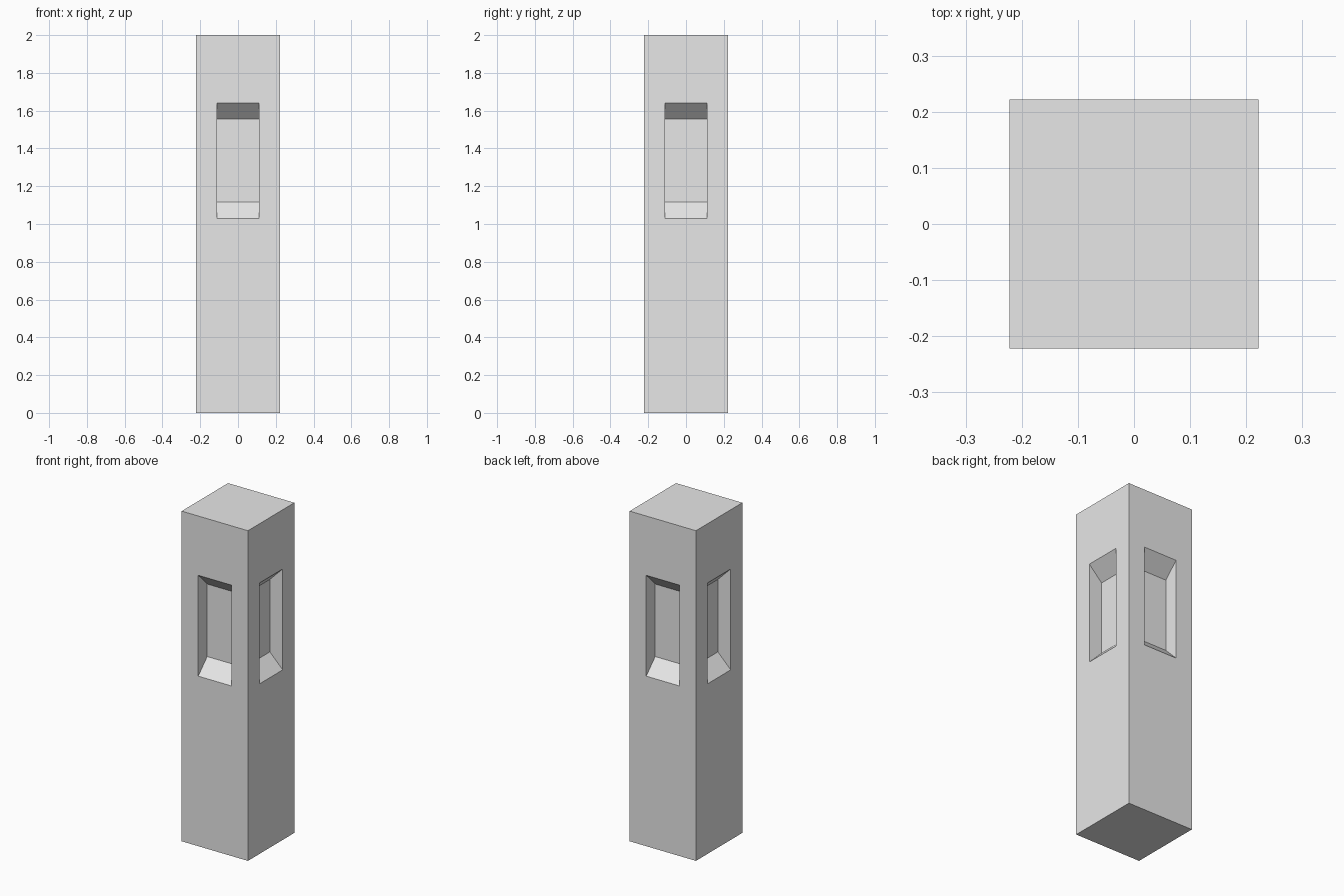
import bpy
import bmesh
from math import pi
from mathutils import Matrix

if "Cube" in bpy.data.objects:
    bpy.data.objects.remove(bpy.data.objects["Cube"], do_unlink=True)

HALF = 0.222          # half width of the post
HEIGHT = 2.0
NICHE_HALF = 0.111    # half width of each niche
NICHE_LOW, NICHE_HIGH = 1.03, 1.641
DEPTH = 0.086         # depth of the niche, and rise of its sloped sill and head
OVERSHOOT = 0.03      # cutters stick out past the walls

# Material
stone = bpy.data.materials.new("light grey")
stone.use_nodes = True
colour = (0.8, 0.8, 0.8, 1.0)
stone.diffuse_color = colour
stone.node_tree.nodes["Principled BSDF"].inputs["Base Color"].default_value = colour


def make_object(name, bm):
    bmesh.ops.recalc_face_normals(bm, faces=bm.faces)
    mesh = bpy.data.meshes.new(name)
    bm.to_mesh(mesh)
    bm.free()
    mesh.materials.append(stone)
    obj = bpy.data.objects.new(name, mesh)
    bpy.context.collection.objects.link(obj)
    return obj


# Square post standing on the ground
bm = bmesh.new()
bmesh.ops.create_cube(bm, size=1, matrix=Matrix.Translation((0, 0, HEIGHT / 2))
                      @ Matrix.Diagonal((2 * HALF, 2 * HALF, HEIGHT, 1)))
post = make_object("post", bm)

# Niche cutter: a side profile with sloped sill and head, repeated on four walls
bm = bmesh.new()
outer, inner = -HALF - OVERSHOOT, -HALF + DEPTH
profile = [
    (outer, NICHE_LOW - OVERSHOOT),
    (inner, NICHE_LOW + DEPTH),
    (inner, NICHE_HIGH - DEPTH),
    (outer, NICHE_HIGH + OVERSHOOT),
]
for quarter in range(4):
    turn = Matrix.Rotation(quarter * pi / 2, 3, "Z")
    corners = [bm.verts.new(turn @ Matrix.Translation((-NICHE_HALF, y, z)).translation)
               for y, z in profile]
    face = bm.faces.new(corners)
    grown = bmesh.ops.extrude_face_region(bm, geom=[face], use_keep_orig=True)
    moved = [v for v in grown["geom"] if isinstance(v, bmesh.types.BMVert)]
    bmesh.ops.translate(bm, verts=moved, vec=turn.col[0] * 2 * NICHE_HALF)
cutter = make_object("niche_cutter", bm)
cutter.hide_render = True

# Cut the niches and keep only the finished post
cut = post.modifiers.new("niches", "BOOLEAN")
cut.operation = "DIFFERENCE"
cut.solver = "EXACT"
cut.object = cutter
graph = bpy.context.evaluated_depsgraph_get()
finished = bpy.data.meshes.new_from_object(post.evaluated_get(graph))
post.modifiers.clear()
post.data = finished
bpy.data.objects.remove(cutter, do_unlink=True)
